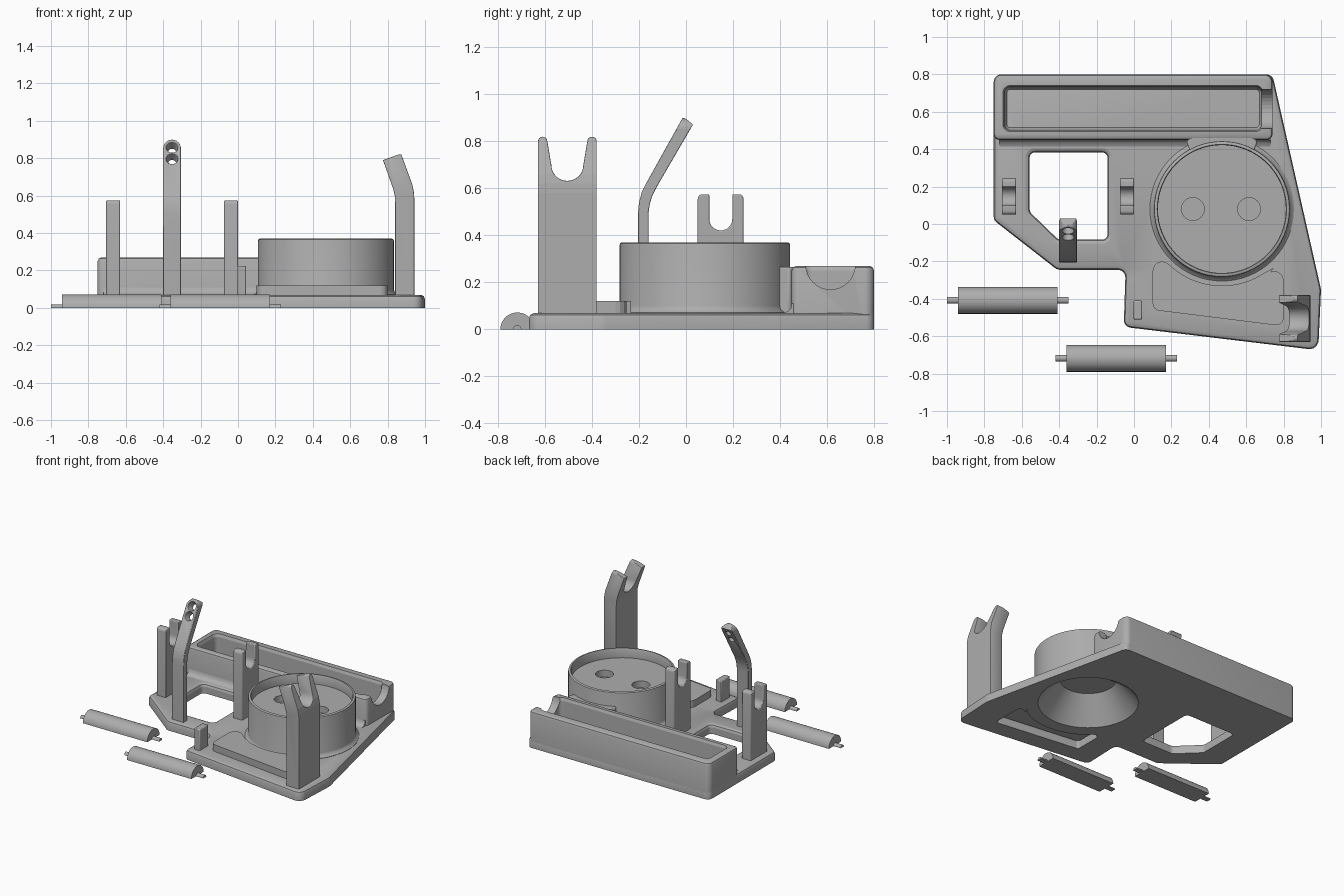
import bpy, bmesh, math
from mathutils import Vector, Matrix

if "Cube" in bpy.data.objects:
    bpy.data.objects.remove(bpy.data.objects["Cube"])

grey = bpy.data.materials.new("plain_grey")
grey.diffuse_color = (0.42, 0.42, 0.42, 1)
grey.use_nodes = True
grey.node_tree.nodes["Principled BSDF"].inputs["Base Color"].default_value = grey.diffuse_color


def rounded(corners, n=6):
    """Outline from (x, y, radius) corners, each replaced by an arc."""
    out = []
    for i, (x, y, r) in enumerate(corners):
        p = Vector((x, y))
        if r == 0:
            out.append(p)
            continue
        a = (Vector(corners[i - 1][:2]) - p).normalized()
        b = (Vector(corners[(i + 1) % len(corners)][:2]) - p).normalized()
        half = a.angle(b) / 2
        c = p + (a + b).normalized() * (r / math.sin(half))
        t = r / math.tan(half)
        va, vb = p + a * t - c, p + b * t - c
        sweep = va.angle_signed(vb)
        for k in range(n + 1):
            out.append(c + Matrix.Rotation(-sweep * k / n, 2) @ va)
    return out


def offset(pts, d):
    """Move a counter-clockwise outline outwards by d."""
    res = []
    for i, p in enumerate(pts):
        e1 = (p - pts[i - 1]).normalized()
        e2 = (pts[(i + 1) % len(pts)] - p).normalized()
        n = (Vector((e1.y, -e1.x)) + Vector((e2.y, -e2.x))).normalized()
        res.append(p + n * d)
    return res


def make(name, bm):
    bmesh.ops.recalc_face_normals(bm, faces=bm.faces)
    me = bpy.data.meshes.new(name)
    bm.to_mesh(me)
    bm.free()
    me.materials.append(grey)
    ob = bpy.data.objects.new(name, me)
    bpy.context.collection.objects.link(ob)
    return ob


def loft(name, rings, closed=False):
    """Skin a list of 3D rings, with end caps unless closed on itself."""
    bm = bmesh.new()
    rows = [[bm.verts.new(p) for p in ring] for ring in rings]
    n = len(rows[0])
    for a, b in zip(rows, rows[1:]):
        for i in range(n):
            j = (i + 1) % n
            bm.faces.new((a[i], a[j], b[j], b[i]))
    bm.faces.new(rows[0])
    bm.faces.new(rows[-1])
    return make(name, bm)


def stack(name, pts, levels):
    """Upright solid: the outline offset by d at each height z."""
    return loft(name, [[(p.x, p.y, z) for p in offset(pts, d)] for d, z in levels])


def extrude(name, pts, axis, a, b):
    """Push a side profile (horizontal, z) along x or y."""
    at = (lambda p, s: (s, p[0], p[1])) if axis == 'X' else (lambda p, s: (p[0], s, p[1]))
    return loft(name, [[at(p, s) for p in pts] for s in (a, b)])


def boolean(ob, cutter, op='DIFFERENCE'):
    m = ob.modifiers.new(op.lower(), 'BOOLEAN')
    m.object, m.operation, m.solver = cutter, op, 'EXACT'
    cutter.hide_render = True
    cutter.hide_viewport = True


def soften(ob, w=0.008):
    m = ob.modifiers.new("soft_edges", 'BEVEL')
    m.width, m.segments, m.limit_method, m.angle_limit = w, 2, 'ANGLE', math.radians(40)


def arc(cx, cy, r, a0, a1, n=12):
    return [Vector((cx + r * math.cos(math.radians(a0 + (a1 - a0) * k / n)),
                    cy + r * math.sin(math.radians(a0 + (a1 - a0) * k / n)))) for k in range(n + 1)]


# base plate with rounded top edge
H = 0.07
CX, CY = 0.47, 0.08
plate = stack("base_plate", rounded([
    (-0.75, 0.8, 0.04), (-0.75, 0.02, 0.04), (-0.41, -0.245, 0.05), (-0.045, -0.245, 0.04),
    (-0.055, -0.55, 0.04), (0.985, -0.675, 0.05), (1.0, -0.35, 0.08), (0.74, 0.8, 0.04)]),
    [(0, 0), (0, H - 0.022), (-0.006, H - 0.008), (-0.022, H)])
flare = [(-0.012, -0.05), (-0.012, H - 0.022), (-0.006, H - 0.007), (0.01, H), (0.01, H + 0.05)]
boolean(plate, stack("square_window_cutter", rounded([
    (-0.57, 0.395, 0.04), (-0.57, 0.06, 0.05), (-0.41, -0.095, 0.05),
    (-0.13, -0.095, 0.04), (-0.13, 0.395, 0.04)]), flare))
curve = [(p.x, p.y, 0) for p in arc(CX, CY, 0.42, -130, -50)]
boolean(plate, stack("front_window_cutter", rounded(
    [(0.11, -0.16, 0.04), (0.11, -0.45, 0.03), (0.79, -0.535, 0.03), (0.79, -0.16, 0.04)]
    + curve[::-1]), flare))
boolean(plate, stack("cone_cutter", arc(CX, CY, 0.34, 0, 354.375, 63), [(0, -0.05), (0, 0.2)]))


# round cup with a conical recess underneath
def lathe(name, profile, n=64):
    bm = bmesh.new()
    vs = [bm.verts.new((CX + r, CY, z)) for r, z in profile]
    es = [bm.edges.new(e) for e in zip(vs, vs[1:])]
    bmesh.ops.spin(bm, geom=vs + es, cent=(CX, CY, 0), axis=(0, 0, 1),
                   angle=2 * math.pi, steps=n)
    bmesh.ops.remove_doubles(bm, verts=bm.verts, dist=1e-4)
    return make(name, bm)


cup = lathe("round_cup", [
    (0, 0.3), (0.342, 0.3), (0.342, 0.362), (0.346, 0.37), (0.354, 0.37), (0.361, 0.366),
    (0.363, 0.358), (0.363, 0.1), (0.368, 0.085), (0.385, 0.072), (0.385, 0.03), (0.345, 0.0),
    (0.338, 0.0), (0.19, 0.18), (0, 0.18)])
for i, dx in enumerate((-0.155, 0.145)):
    ring = arc(CX + dx, CY, 0.061, 0, 348.75, 31)
    boolean(cup, stack(f"cup_hole_cutter_{i}", ring, [(0, 0.25), (0, 0.33)]))

# long tray with a half-round notch at one end
tray = stack("long_tray", rounded([(-0.75, 0.8, 0.04), (-0.75, 0.45, 0.03),
             (0.74, 0.45, 0.03), (0.74, 0.8, 0.04)]),
             [(0, 0.001), (0, 0.25), (-0.005, 0.263), (-0.018, 0.27)])
boolean(tray, stack("tray_cutter", rounded([(-0.69, 0.73, 0.03), (-0.69, 0.505, 0.03),
        (0.68, 0.505, 0.03), (0.68, 0.73, 0.03)]),
        [(-0.01, H), (0, 0.09), (0.003, 0.25), (0.012, 0.272), (0.012, 0.3)]))
boolean(tray, extrude("tray_notch_cutter", arc(0.615, 0.275, 0.105, 0, 348.75, 31), 'X', 0.6, 0.9))
extrude("tray_fillet", [(0.46, 0.06), (0.415, 0.06), (0.415, H), (0.435, 0.078), (0.446, 0.09),
                        (0.45, 0.11), (0.46, 0.11)], 'X', -0.72, 0.73)
soften(stack("tray_bridge", rounded([(0.31, 0.47, 0), (0.28, 0.44, 0), (0.31, 0.36, 0),
             (0.63, 0.36, 0), (0.66, 0.44, 0), (0.63, 0.47, 0)]), [(0, 0.03), (0, 0.265)]))

# pair of U-shaped cradle posts
cradle = ([Vector(p) for p in ((0.05, 0.03), (0.245, 0.03))]
          + arc(0.225, 0.555, 0.02, 0, 90, 4)
          + [Vector((0.197, 0.575))] + arc(0.148, 0.47, 0.049, 0, -180)
          + [Vector((0.099, 0.575))] + arc(0.07, 0.555, 0.02, 90, 180, 4))
for name, x in (("left_cradle", -0.705), ("right_cradle", -0.075)):
    soften(extrude(name, cradle, 'X', x, x + 0.075), 0.006)

# leaning arm with two countersunk holes
arm = extrude("leaning_arm", [
    (-0.205, 0.03), (-0.16, 0.03), (-0.16, 0.49), (-0.155, 0.53), (-0.145, 0.565), (-0.128, 0.6),
    (0.03, 0.872), (-0.012, 0.905), (-0.168, 0.625), (-0.188, 0.585), (-0.2, 0.54),
    (-0.205, 0.49)], 'X', -0.4, -0.305)
tip = [(-0.4, -0.1), (-0.305, -0.1)] + list(arc(-0.3525, 0.852, 0.0475, 0, 180))
boolean(arm, extrude("arm_outline_helper", tip, 'Y', -0.4, 0.2), 'INTERSECT')
lean = Vector((0, 0.87, -0.49))
for i, z in enumerate((0.858, 0.797)):
    start = Vector((-0.3525, -0.012 + (z - 0.905) * 0.557, z))
    bm = bmesh.new()
    rot = lean.to_track_quat('Z', 'Y').to_matrix().to_4x4()
    bmesh.ops.create_cone(bm, cap_ends=True, segments=24, radius1=0.035, radius2=0.012, depth=0.1,
                          matrix=Matrix.Translation(start + lean * 0.035) @ rot)
    boolean(arm, make(f"arm_hole_cutter_{i}", bm))
soften(arm, 0.005)

# tall forked stand, bent inwards at the top
fork = ([Vector(p) for p in ((-0.63, 0.03), (-0.38, 0.03))]
        + arc(-0.4, 0.8, 0.02, 0, 180, 8)
        + arc(-0.505, 0.7, 0.068, 0, -180, 14)
        + arc(-0.61, 0.8, 0.02, 0, 180, 8))
stand = extrude("forked_stand", fork, 'X', 0.6, 1.1)
bend = [(0.84, 0), (0.943, 0), (0.943, 0.58), (0.94, 0.62), (0.932, 0.66), (0.872, 0.825),
        (0.775, 0.79), (0.83, 0.635), (0.838, 0.6), (0.84, 0.56)]
boolean(stand, extrude("stand_bend_helper", bend, 'Y', -0.8, -0.2), 'INTERSECT')
soften(stand, 0.006)

# small square stop post
soften(extrude("stop_post", [(-0.51, 0.03), (-0.41, 0.03), (-0.41, 0.225), (-0.51, 0.225)],
               'X', -0.005, 0.043), 0.006)

# two loose half-round rollers with thin axle pins
for i, (x, y) in enumerate(((-0.675, -0.408), (-0.095, -0.718))):
    extrude(f"roller_{i}", arc(y, 0, 0.072, 0, 180, 24), 'X', x - 0.265, x + 0.265)
    extrude(f"roller_pin_{i}", arc(y, 0, 0.018, 0, 180, 12), 'X', x - 0.325, x + 0.325)

# smooth shading with crisp edges
for ob in bpy.context.scene.objects:
    if ob.hide_render:
        continue
    bpy.ops.object.select_all(action='DESELECT')
    ob.select_set(True)
    bpy.context.view_layer.objects.active = ob
    bpy.ops.object.shade_smooth_by_angle(angle=math.radians(35))
